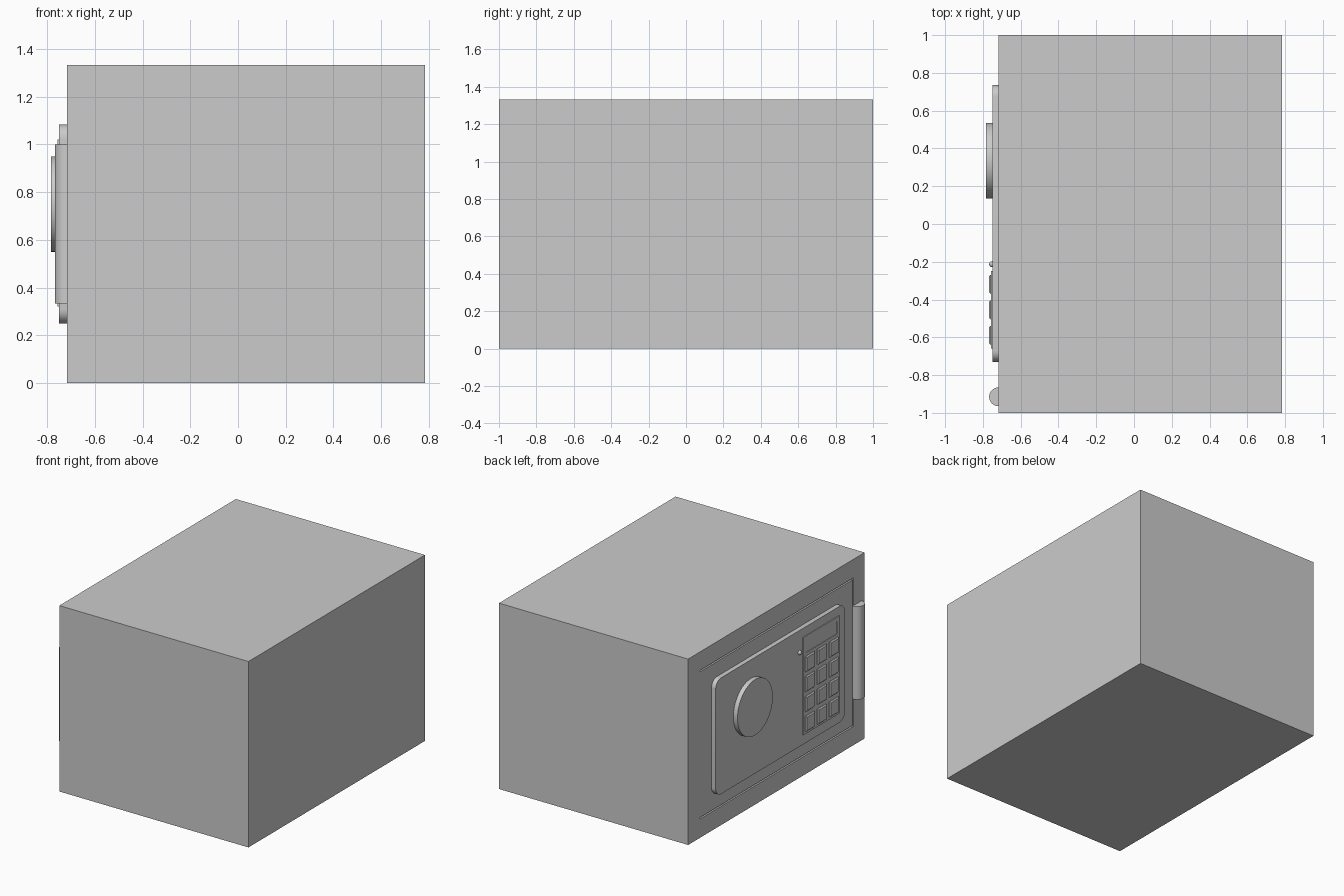
import bpy, bmesh, math

if "Cube" in bpy.data.objects:
    bpy.data.objects.remove(bpy.data.objects["Cube"])

FACE = -0.717    # plane of the safe's door side
PANEL = -0.75    # outer plane of the raised panel


def prism(name, pts, x0, x1, smooth=False, rim=0.0):
    """Extrude a y-z outline from x0 (inner) out to x1 (outer)."""
    bm = bmesh.new()
    face = bm.faces.new([bm.verts.new((x0, y, z)) for y, z in pts])
    out = bmesh.ops.extrude_face_region(bm, geom=[face])["geom"]
    for v in out:
        if isinstance(v, bmesh.types.BMVert):
            v.co.x = x1
    bmesh.ops.recalc_face_normals(bm, faces=bm.faces)
    if rim:
        edges = [e for e in bm.edges if all(abs(v.co.x - x1) < 1e-5 for v in e.verts)]
        bmesh.ops.bevel(bm, geom=edges, offset=rim, segments=1, affect='EDGES')
    me = bpy.data.meshes.new(name)
    bm.to_mesh(me)
    bm.free()
    ob = bpy.data.objects.new(name, me)
    bpy.context.collection.objects.link(ob)
    if smooth:
        activate(ob)
        bpy.ops.object.shade_smooth_by_angle(angle=math.radians(30))
    return ob


def activate(ob):
    bpy.ops.object.select_all(action='DESELECT')
    ob.select_set(True)
    bpy.context.view_layer.objects.active = ob


def rect(y0, y1, z0, z1):
    return [(y0, z0), (y1, z0), (y1, z1), (y0, z1)]


def rounded(y0, y1, z0, z1, r, n=8):
    corners = [(y1 - r, z1 - r), (y0 + r, z1 - r), (y0 + r, z0 + r), (y1 - r, z0 + r)]
    return [(cy + r * math.cos(a), cz + r * math.sin(a))
            for q, (cy, cz) in enumerate(corners)
            for a in [(q + i / n) * math.pi / 2 for i in range(n + 1)]]


def circle(y, z, r, n):
    return [(y + r * math.cos(2 * math.pi * i / n), z + r * math.sin(2 * math.pi * i / n))
            for i in range(n)]


def cut(ob, cutter):
    mod = ob.modifiers.new("cut", 'BOOLEAN')
    mod.operation, mod.solver, mod.object = 'DIFFERENCE', 'EXACT', cutter
    activate(ob)
    bpy.ops.object.modifier_apply(modifier=mod.name)
    bpy.data.objects.remove(cutter, do_unlink=True)


# Safe body with the door gap along the top, hinge side and bottom
body = prism("safe_body", rect(-1, 1, 0, 1.333), 0.783, FACE)
g = 0.01
gap = [(0.865, 1.2), (-0.875, 1.2), (-0.875, 0.135), (0.865, 0.135),
       (0.865, 0.135 + g), (-0.875 + g, 0.135 + g), (-0.875 + g, 1.2 - g), (0.865, 1.2 - g)]
cut(body, prism("gap_cutter", gap, FACE + 0.02, FACE - 0.05))

# Raised door panel and round knob
prism("door_panel", rounded(-0.73, 0.735, 0.25, 1.083, 0.06), FACE + 0.005, PANEL, True)
prism("knob", circle(0.335, 0.75, 0.2, 48), PANEL + 0.005, -0.783, True)

# Keypad plate with recessed display
plate = prism("keypad_plate", rect(-0.66, -0.25, 0.32, 1.02), PANEL + 0.005, -0.756)
cut(plate, prism("display_cutter", rect(-0.63, -0.28, 0.9, 0.99), -0.752, -0.78))

# Keypad buttons
for row in range(4):
    for col in range(3):
        y, z = -0.32 - 0.135 * col, 0.822 - 0.143 * row
        prism(f"button_{row}_{col}", rect(y - 0.05, y + 0.05, z - 0.055, z + 0.055),
              -0.752, -0.767, rim=0.007)

# Indicator light
bpy.ops.mesh.primitive_uv_sphere_add(segments=16, ring_count=8, radius=0.016,
                                     location=(PANEL - 0.001, -0.213, 0.925))
light = bpy.context.object
light.name = "indicator_light"
bpy.ops.object.shade_smooth()

# Hinge barrel, half sunk into the body
bpy.ops.mesh.primitive_cylinder_add(vertices=32, radius=0.05, depth=0.667,
                                    location=(FACE, -0.915, 0.667))
bpy.context.object.name = "hinge"
bpy.ops.object.shade_smooth_by_angle(angle=math.radians(30))
